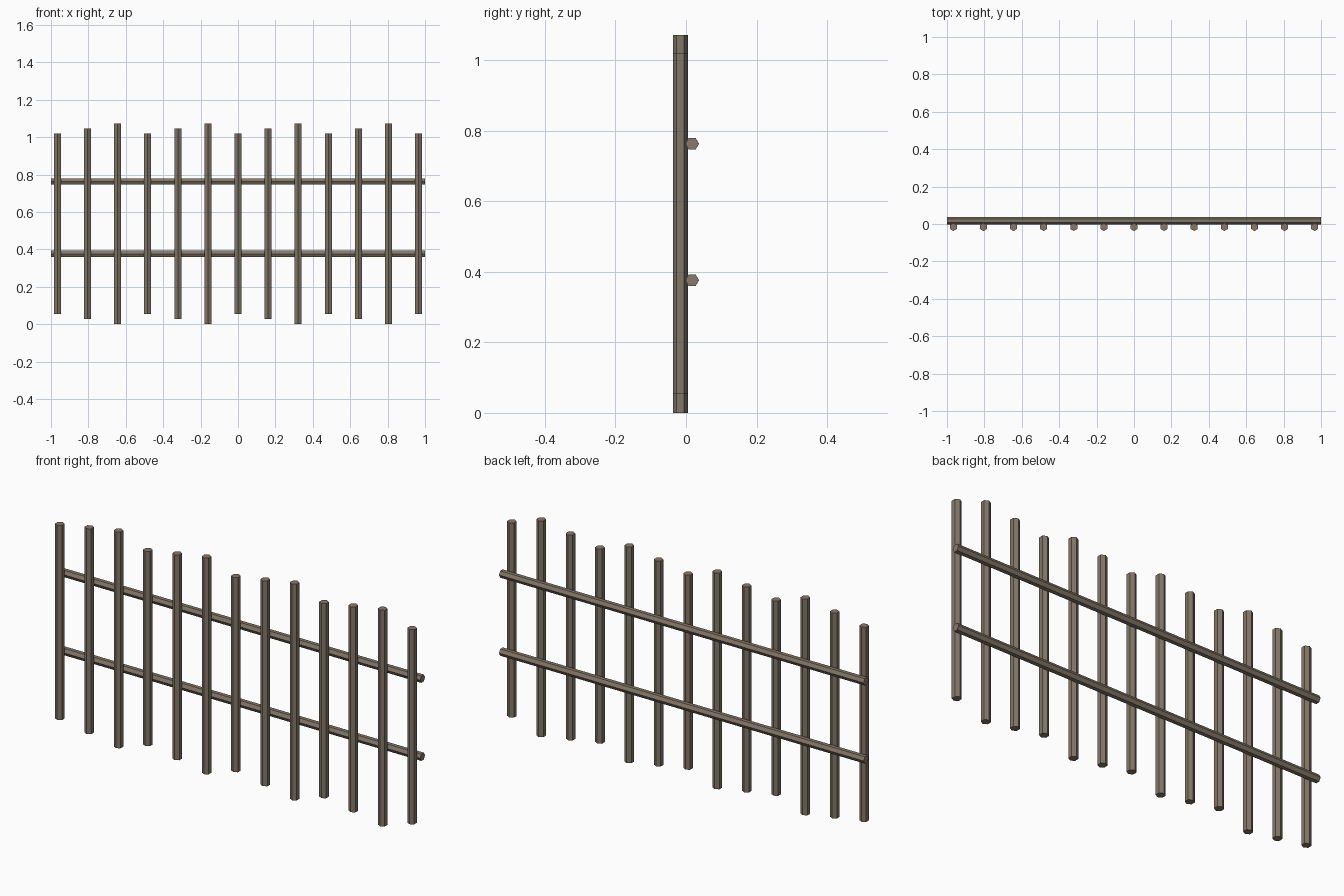
import bpy, bmesh, math
from mathutils import Matrix

if "Cube" in bpy.data.objects:
    bpy.data.objects.remove(bpy.data.objects["Cube"])


def material(name, rgb):
    m = bpy.data.materials.new(name)
    m.diffuse_color = (*rgb, 1)
    m.use_nodes = True
    m.node_tree.nodes["Principled BSDF"].inputs["Base Color"].default_value = m.diffuse_color
    return m


bark = material("weathered wood", (0.225, 0.187, 0.138))
cut = material("cut wood ends", (0.248, 0.191, 0.147))


# Six-sided pole with cut ends; a corner points to -y and +y
def pole(name, radius, length, matrix):
    bm = bmesh.new()
    bmesh.ops.create_cone(bm, cap_ends=True, segments=6, radius1=radius,
                          radius2=radius, depth=length)
    # put corners on the y axis
    if max(v.co.y for v in bm.verts) < radius * 0.95:
        bm.transform(Matrix.Rotation(math.radians(30), 4, 'Z'))
    for f in bm.faces:
        f.material_index = 1 if len(f.verts) == 6 else 0
    bm.transform(matrix)
    me = bpy.data.meshes.new(name)
    bm.to_mesh(me)
    bm.free()
    me.materials.append(bark)
    me.materials.append(cut)
    ob = bpy.data.objects.new(name, me)
    bpy.context.collection.objects.link(ob)


# Upright pickets in three repeating lengths
MID = 0.536
for i in range(13):
    length = (0.965, 1.018, 1.072)[i % 3]
    pole(f"picket_{i + 1}", 0.0215, length,
         Matrix.Translation(((i - 6) * 0.161, -0.016, MID)))

# Horizontal rails behind the pickets
for name, z in (("lower_rail", 0.376), ("upper_rail", 0.763)):
    pole(name, 0.0195, 2.0,
         Matrix.Translation((0, 0.0175, z)) @ Matrix.Rotation(math.pi / 2, 4, 'Y'))
